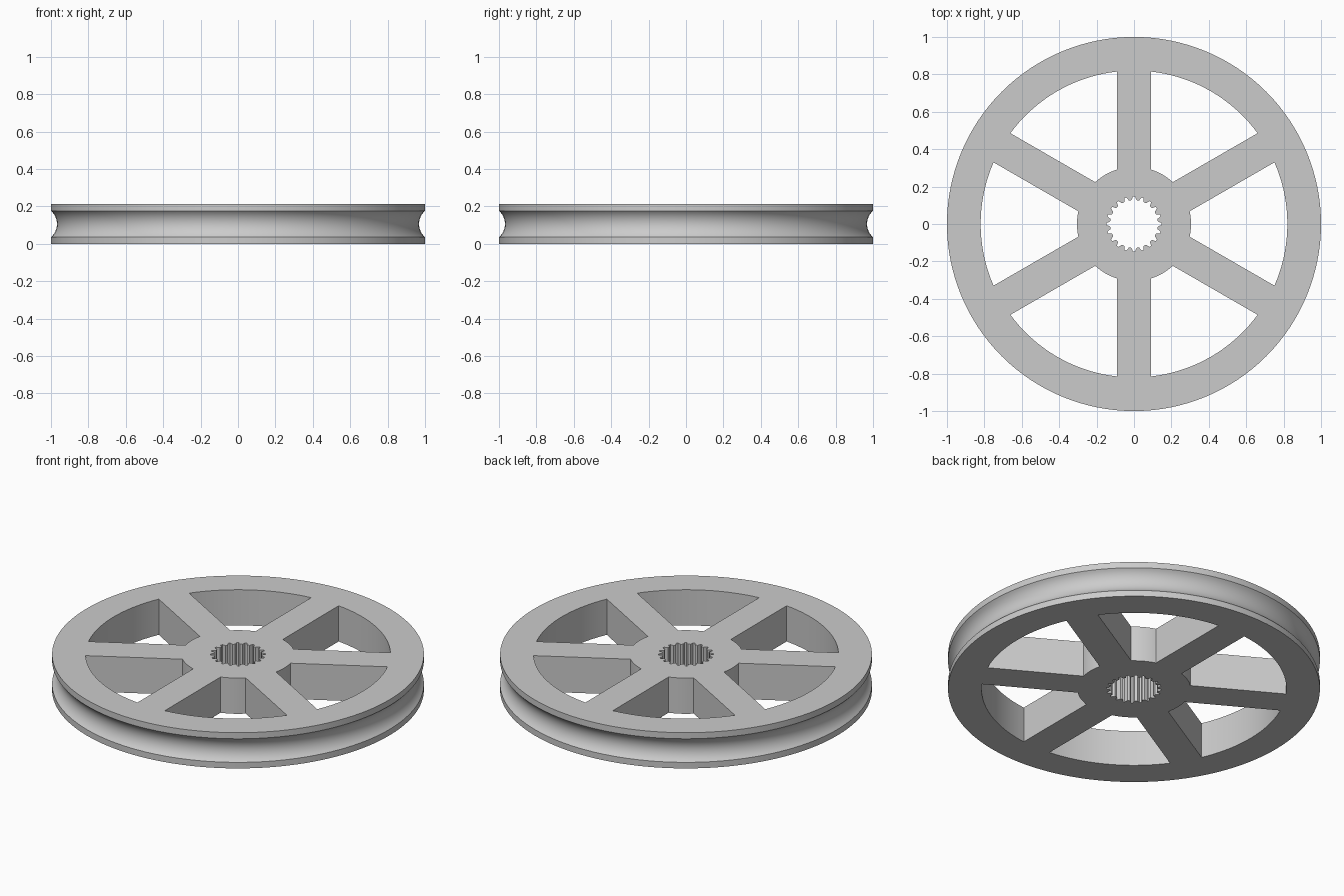
import bpy, bmesh
from math import sin, cos, asin, pi, tau, radians

RIM, RIM_INNER, HUB = 1.0, 0.82, 0.305
HALF_SPOKE, HEIGHT = 0.09, 0.212
SEGMENTS, SPOKES, TEETH = 128, 6, 20

cube = bpy.data.objects.get("Cube")
if cube:
    bpy.data.objects.remove(cube, do_unlink=True)

grey = bpy.data.materials.new("plain grey")
grey.use_nodes = True
colour = (0.6, 0.6, 0.6, 1)
grey.diffuse_color = colour
grey.node_tree.nodes["Principled BSDF"].inputs["Base Color"].default_value = colour


def add_object(name, bm):
    bmesh.ops.recalc_face_normals(bm, faces=bm.faces)
    mesh = bpy.data.meshes.new(name)
    bm.to_mesh(mesh)
    bm.free()
    mesh.materials.append(grey)
    obj = bpy.data.objects.new(name, mesh)
    bpy.context.collection.objects.link(obj)
    return obj


def polar(r, a):
    return r * cos(a), r * sin(a)


def arc(r, start, end, steps):
    return [polar(r, start + (end - start) * i / steps) for i in range(steps + 1)]


def add_prism(bm, outline):
    """Closed upright prism reaching past both wheel faces."""
    face = bm.faces.new([bm.verts.new((x, y, -0.1)) for x, y in outline])
    made = bmesh.ops.extrude_face_region(bm, geom=[face])["geom"]
    verts = [v for v in made if isinstance(v, bmesh.types.BMVert)]
    bmesh.ops.translate(bm, verts=verts, vec=(0, 0, HEIGHT + 0.2))


# Solid disc with a rounded rope groove around its edge
half_gap, depth = 0.07, 0.032
groove_r = (half_gap ** 2 + depth ** 2) / (2 * depth)
sweep = asin(half_gap / groove_r)
centre = RIM - depth + groove_r
profile = [(RIM, 0)]
for i in range(13):
    a = -sweep + 2 * sweep * i / 12
    profile.append((centre - groove_r * cos(a), HEIGHT / 2 + groove_r * sin(a)))
profile.append((RIM, HEIGHT))

bm = bmesh.new()
rings = []
for r, z in profile:
    rings.append([bm.verts.new((*polar(r, tau * i / SEGMENTS), z)) for i in range(SEGMENTS)])
for low, high in zip(rings, rings[1:]):
    for i in range(SEGMENTS):
        j = (i + 1) % SEGMENTS
        bm.faces.new((low[i], low[j], high[j], high[i]))
bm.faces.new(rings[0])
bm.faces.new(rings[-1])
wheel = add_object("pulley_wheel", bm)

# Openings between the spokes
bm = bmesh.new()
half = pi / SPOKES
outer = half - asin(HALF_SPOKE / RIM_INNER)
inner = half - asin(HALF_SPOKE / HUB)
for k in range(SPOKES):
    mid = k * tau / SPOKES
    add_prism(bm, arc(RIM_INNER, mid - outer, mid + outer, 18)
              + arc(HUB, mid + inner, mid - inner, 8))

# Toothed bore through the hub
bore = []
for k in range(TEETH):
    for offset, r in ((-0.32, 0.128), (-0.12, 0.148), (0.12, 0.148), (0.32, 0.128)):
        bore.append(polar(r, (k + offset) * tau / TEETH))
add_prism(bm, bore)
cutter = add_object("opening_cutter", bm)
cutter.hide_render = True

# Cut the openings, then discard the cutter
cut = wheel.modifiers.new("openings", "BOOLEAN")
cut.operation = "DIFFERENCE"
cut.solver = "EXACT"
cut.object = cutter
bpy.context.view_layer.objects.active = wheel
wheel.select_set(True)
bpy.ops.object.modifier_apply(modifier=cut.name)
bpy.data.objects.remove(cutter, do_unlink=True)
bpy.ops.object.shade_smooth_by_angle(angle=radians(20))
